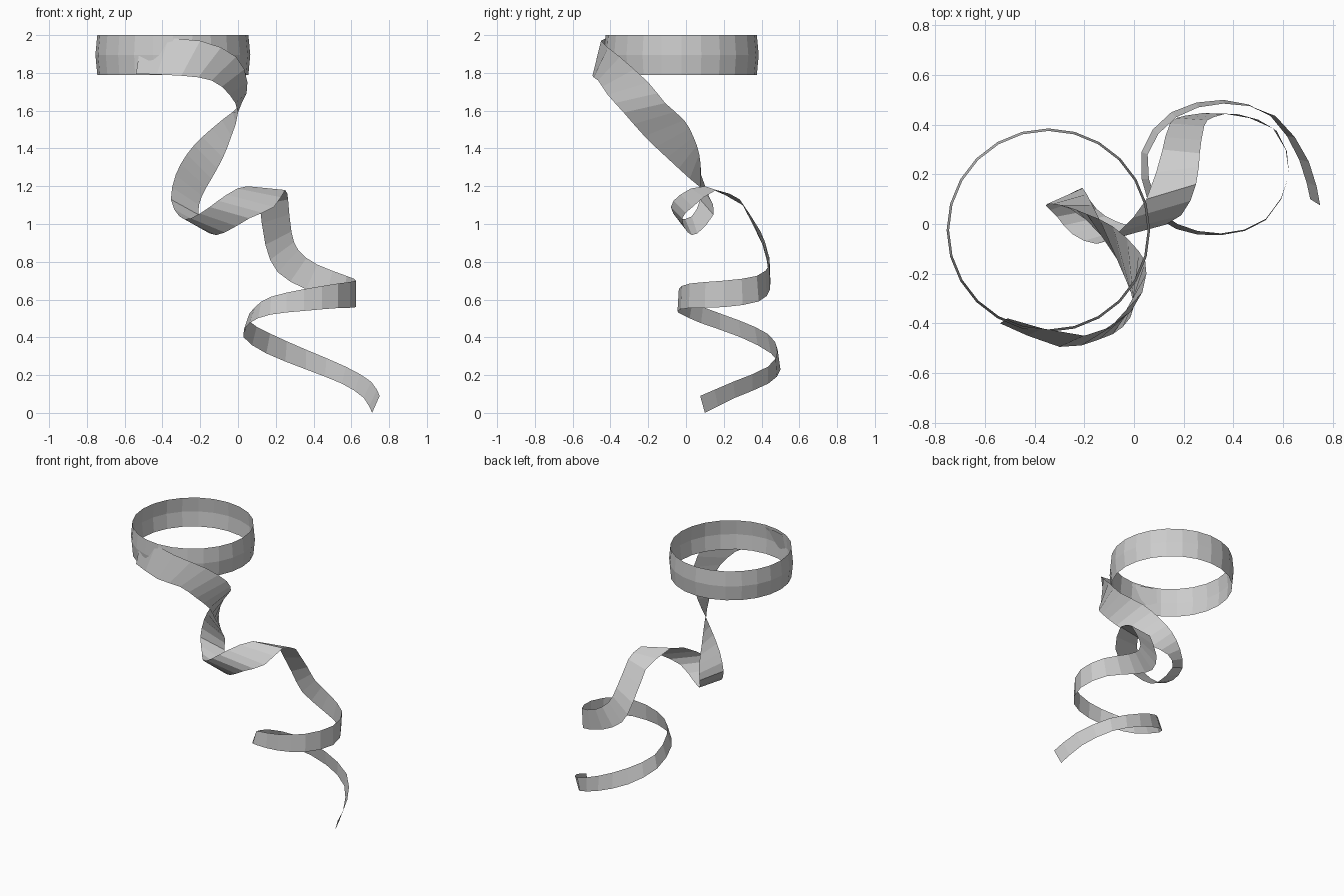
import bpy, math
from mathutils import Vector


def add_mesh(name, verts, faces):
    me = bpy.data.meshes.new(name)
    me.from_pydata([tuple(v) for v in verts], [], faces)
    me.update()
    ob = bpy.data.objects.new(name, me)
    bpy.context.collection.objects.link(ob)
    return ob


def smooth_rail(points):
    # Curve through the points with one extra point halfway along each span
    p = [Vector(q) for q in points]
    out = []
    for i in range(len(p) - 1):
        before, after = p[max(i - 1, 0)], p[min(i + 2, len(p) - 1)]
        out += [p[i], 0.5625 * (p[i] + p[i + 1]) - 0.0625 * (before + after)]
    return out + [p[-1]]


def ribbon(name, stations):
    # Flat strip between two smoothed edges
    a = smooth_rail([s[0] for s in stations])
    b = smooth_rail([s[1] for s in stations])
    n = len(a)
    add_mesh(name, a + b,
             [(i, i + 1, n + i + 1, n + i) for i in range(n - 1)])


# Closed ring at the top, slightly bulged at mid height
SIDES = 24
rows = [(0.4, 1.79), (0.41, 1.895), (0.4, 2.0)]
verts = [(-0.345 + r * math.cos(k * math.tau / SIDES),
          -0.025 + r * math.sin(k * math.tau / SIDES), z)
         for r, z in rows for k in range(SIDES)]
faces = [(j * SIDES + k, j * SIDES + (k + 1) % SIDES,
          (j + 1) * SIDES + (k + 1) % SIDES, (j + 1) * SIDES + k)
         for j in range(2) for k in range(SIDES)]
add_mesh("top_ring", verts, faces)

# Lower coil: from the bottom tip, round once and up the back
joint = ((.115, .30, 1.10), (.265, .285, 1.13))
ribbon("lower_coil", [
    ((.71, .10, 0), (.75, .075, .09)),
    ((.665, .26, .08), (.705, .25, .165)),
    ((.55, .435, .155), (.57, .435, .245)),
    ((.36, .50, .23), (.36, .485, .335)),
    ((.15, .45, .315), (.17, .43, .42)),
    ((.03, .29, .40), (.055, .28, .49)),
    ((.06, .08, .475), (.09, .09, .56)),
    ((.17, -.02, .52), (.175, .0, .615)),
    ((.35, -.045, .54), (.35, -.038, .655)),
    ((.53, .015, .555), (.53, .02, .685)),
    ((.625, .20, .56), (.625, .20, .70)),
    ((.56, .385, .59), (.575, .375, .725)),
    ((.36, .445, .655), (.42, .442, .785)),
    ((.21, .437, .745), (.32, .43, .86)),
    ((.145, .405, .89), (.283, .395, .96)),
    joint,
])

# Upper curl: small loop, twist, then sweeping up to meet the ring
ribbon("upper_curl", [
    joint,
    ((.05, .10, 1.20), (.25, .16, 1.18)),
    ((-.06, -.03, 1.155), (.19, .035, 1.09)),
    ((-.15, -.08, 1.09), (.06, -.02, 1.03)),
    ((-.25, -.04, 1.03), (-.07, .01, .955)),
    ((-.31, .03, 1.04), (-.15, .06, .95)),
    ((-.355, .075, 1.13), (-.21, .145, 1.05)),
    ((-.33, .08, 1.26), (-.19, .12, 1.15)),
    ((-.27, .07, 1.37), (-.14, .02, 1.24)),
    ((-.19, .04, 1.46), (-.08, -.10, 1.35)),
    ((-.085, -.01, 1.55), (-.035, -.22, 1.465)),
    ((.02, -.11, 1.64), (0, -.33, 1.59)),
    ((.05, -.20, 1.75), (-.045, -.415, 1.685)),
    ((-.01, -.35, 1.885), (-.14, -.465, 1.76)),
    ((-.20, -.45, 1.97), (-.30, -.495, 1.785)),
    ((-.51, -.38, 1.99), (-.54, -.40, 1.795)),
])
